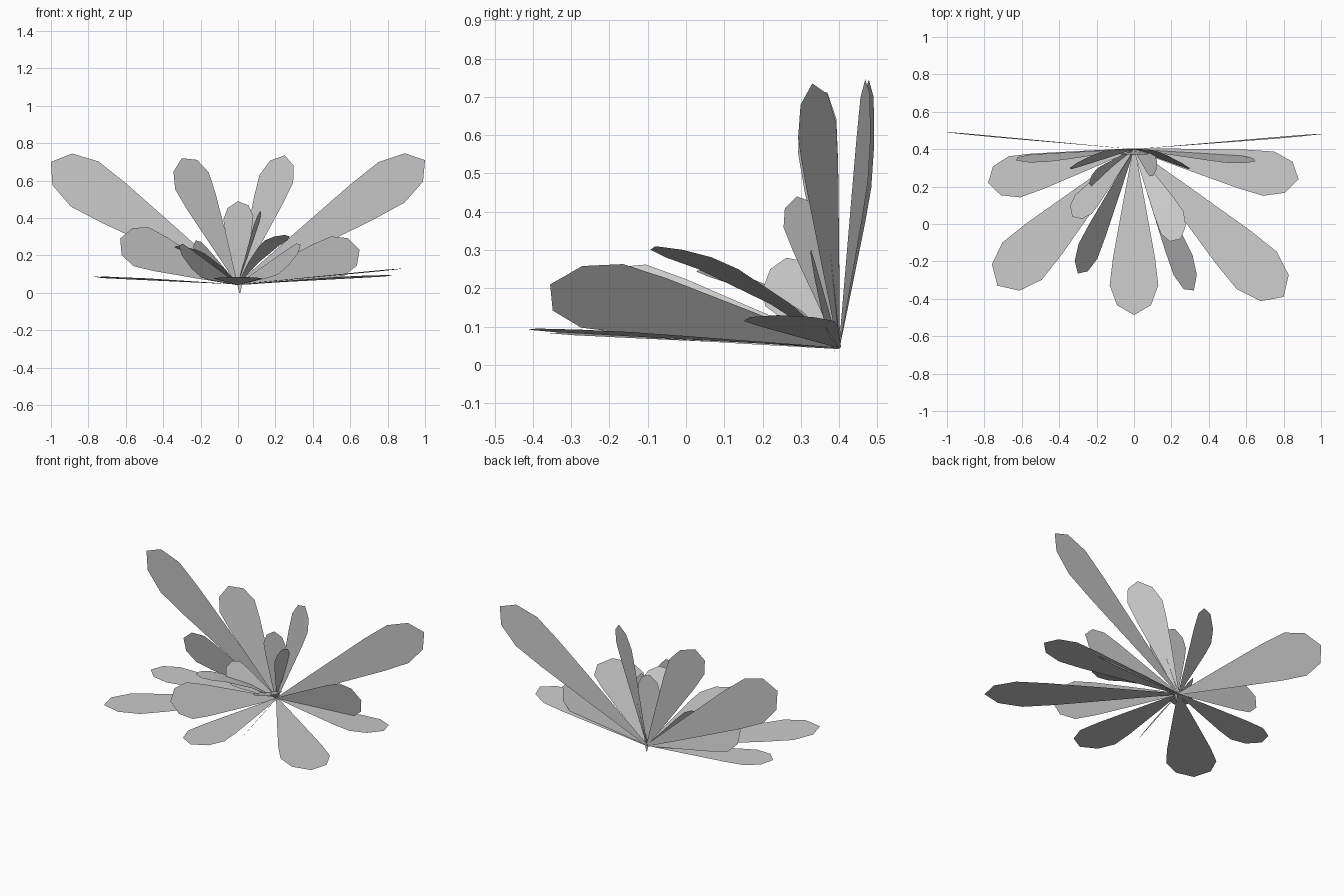
import bpy, math
from mathutils import Vector

if "Cube" in bpy.data.objects:
    bpy.data.objects.remove(bpy.data.objects["Cube"])

ROOT = Vector((0, 0.4, 0.045))
# leaf outline: (position along the leaf, share of half width)
PROFILE = [(0, .04), (.32, .45), (.66, .87), (.82, 1), (.94, .7)]


def leaf(name, tip, side, arch=0.0, root=ROOT):
    """Flat blade from root to tip; side is the half-width vector."""
    root, tip, side = Vector(root), Vector(tip), Vector(side)
    verts, faces = [], []
    for t, w in PROFILE:
        mid = root.lerp(tip, t) + Vector((0, 0, arch * math.sin(math.pi * t)))
        verts += [mid - side * w, mid + side * w]
    verts.append(tip)
    n = len(PROFILE)
    for i in range(n - 1):
        a = 2 * i
        faces.append((a, a + 1, a + 3, a + 2))
    faces.append((2 * n - 2, 2 * n - 1, 2 * n))
    me = bpy.data.meshes.new(name)
    me.from_pydata([tuple(v) for v in verts], [], faces)
    me.update()
    for p in me.polygons:
        p.use_smooth = True
    ob = bpy.data.objects.new(name, me)
    bpy.context.collection.objects.link(ob)
    # turn the face side upward
    if sum(p.normal.z for p in me.polygons) < 0:
        me.flip_normals()
    return ob


# low leaves lying almost flat
leaf("low_leaf_front", (0, -.487, .085), (.13, 0, 0))
leaf("low_leaf_front_right", (.80, -.39, .095), (.107, .1, 0))
leaf("low_leaf_front_left", (-.73, -.33, .085), (-.105, .1, 0))
leaf("low_leaf_right", (.88, .24, .13), (.03, .118, 0))
leaf("low_leaf_left", (-.78, .22, .09), (-.03, .11, 0))

# tall back leaves
leaf("tall_leaf_right", (1.0, .48, .71), (-.07, -.01, .108))
leaf("tall_leaf_left", (-1.0, .49, .70), (.075, -.01, .12))
leaf("back_leaf_right", (.25, .33, .735), (-.09, .05, .02))
leaf("back_leaf_left", (-.30, .33, .72), (.09, .05, .045))

# edge-on middle leaves
leaf("mid_leaf_right", (.65, .335, .23), (-.035, -.02, .105))
leaf("mid_leaf_left", (-.63, .34, .29), (.043, -.02, .103))
leaf("mid_leaf_front_right", (.32, -.355, .21), (.05, .055, .083))
leaf("mid_leaf_front_left", (-.30, -.265, .20), (-.05, .04, .09))

# arching inner leaves
leaf("inner_leaf_front_right", (.25, -.08, .31), (.06, .06, 0), .035)
leaf("inner_leaf_front_left", (-.33, .04, .25), (-.045, .05, .0), .035)

# small centre leaves
leaf("centre_leaf_back", (0, .37, .49), (.08, 0, .01), 0, (.01, .39, 0))
leaf("centre_leaf_right", (.12, .29, .44), (.015, .055, .01))
leaf("centre_leaf_left", (-.24, .22, .25), (.0, .045, .06))
